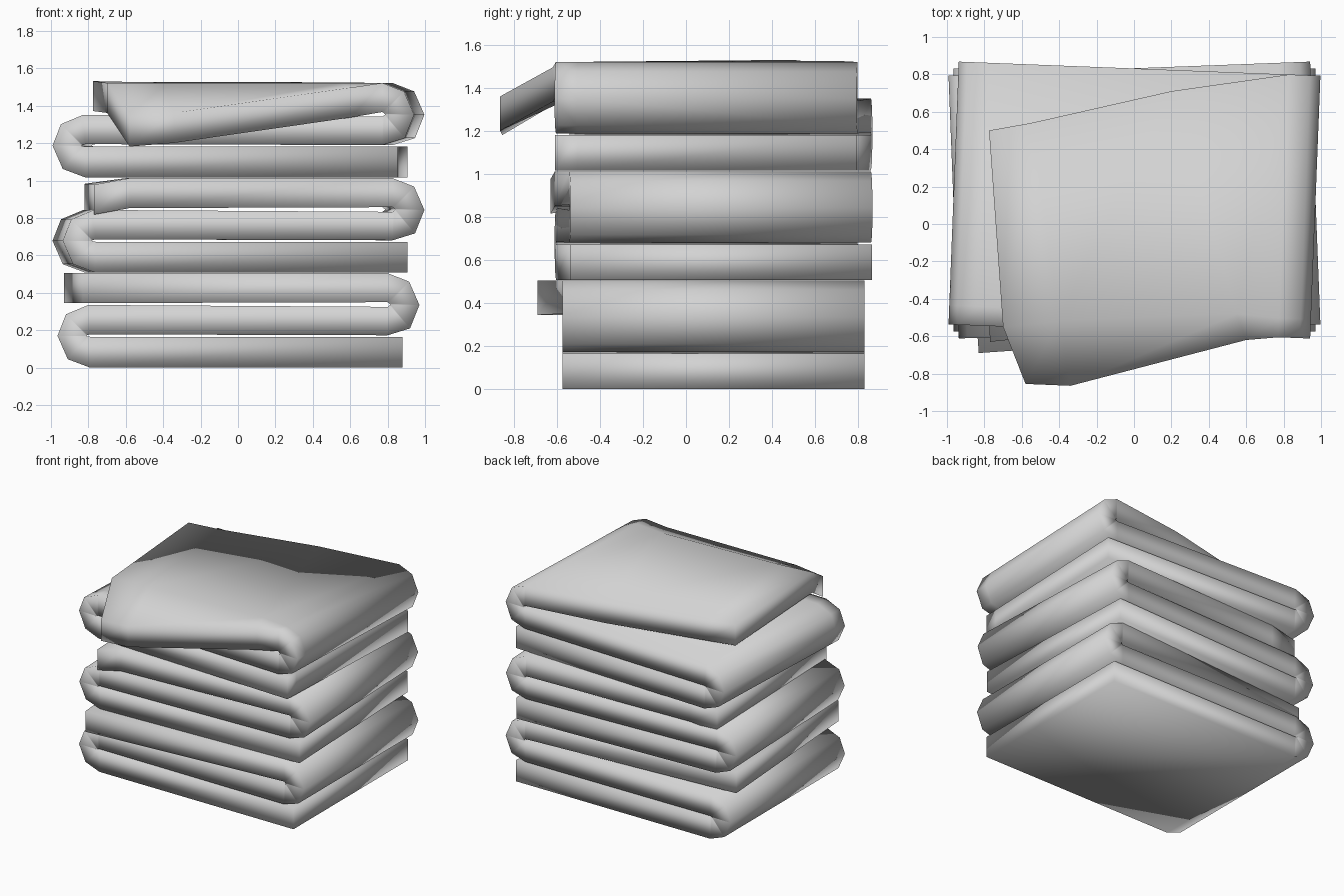
import bpy
import bmesh
from math import sin, cos

cube = bpy.data.objects.get("Cube")
if cube:
    bpy.data.objects.remove(cube, do_unlink=True)

# One plain cloth colour
cloth = bpy.data.materials.new("light_grey_cloth")
cloth.use_nodes = True
GREY = (0.65, 0.65, 0.65, 1)
cloth.diffuse_color = GREY
cloth.node_tree.nodes["Principled BSDF"].inputs["Base Color"].default_value = GREY

# S-shaped ribbon in x, z: each station pairs the two faces of the cloth
RIBBON = [
    ((.88, 0), (.88, .165)),
    ((-.79, 0), (-.79, .165)),
    ((-.91, .045), (-.805, .167)),
    ((-.965, .17), (-.81, .17)),
    ((-.92, .285), (-.805, .174)),
    ((-.80, .335), (-.79, .178)),
    ((.80, .325), (.80, .173)),
    ((.81, .332), (.92, .21)),
    ((.815, .337), (.97, .335)),
    ((.81, .342), (.915, .46)),
    ((.80, .35), (.80, .505)),
]
TOP_LAYER = (.345, .505)
MID_Y, HALF = .128, .703


def towel(name, base, angle, rows, flap):
    """Fold a cloth from the ribbon; flap lists (x, y, rise) rows of the loose top end."""
    bm = bmesh.new()
    stations = []
    for pair in RIBBON:
        sides = []
        for x, z in pair:
            sides.append([bm.verts.new((x * cos(angle) - y * sin(angle),
                                        MID_Y + x * sin(angle) + y * cos(angle),
                                        base + z)) for y in rows])
        stations.append(sides)
    for line in flap:
        stations.append([[bm.verts.new((x, y, base + z + rise)) for x, y, rise in line]
                         for z in TOP_LAYER])

    # Skin between neighbouring stations
    rings = [a + b[::-1] for a, b in stations]
    n = len(rings[0])
    for r, s in zip(rings, rings[1:]):
        for i in range(n):
            j = (i + 1) % n
            bm.faces.new((r[i], r[j], s[j], s[i]))
    # Close both ends of the cloth
    for a, b in (stations[0], stations[-1]):
        for i in range(len(rows) - 1):
            bm.faces.new((a[i], a[i + 1], b[i + 1], b[i]))
    bmesh.ops.recalc_face_normals(bm, faces=bm.faces)

    mesh = bpy.data.meshes.new(name)
    bm.to_mesh(mesh)
    bm.free()
    mesh.materials.append(cloth)
    mesh.shade_smooth()
    obj = bpy.data.objects.new(name, mesh)
    bpy.context.collection.objects.link(obj)


TURN = .039
EDGES = (-HALF, HALF)

# Bottom towel: straight, loose end slightly skewed
towel("bottom_towel", 0, 0, EDGES,
      [[(-.83, -.69, 0), (-.93, .71, 0)]])

# Middle towel: turned one way, front corner of the end sags
towel("middle_towel", .508, TURN, EDGES,
      [[(-.58, -.61, 0), (-.6, .81, 0)],
       [(-.77, -.63, -.035), (-.82, .79, -.03)]])

# Top towel: turned the other way, loose end swung out with a drooping corner
towel("top_towel", 1.017, -TURN, (-HALF, -.6, HALF),
      [[(.6, -.62, -.025), (.55, -.48, 0), (.2, .71, .005)],
       [(-.34, -.865, -.16), (-.4, -.52, 0), (-.55, .54, .005)],
       [(-.58, -.855, -.18), (-.70, -.55, 0), (-.775, .5, .01)]])
